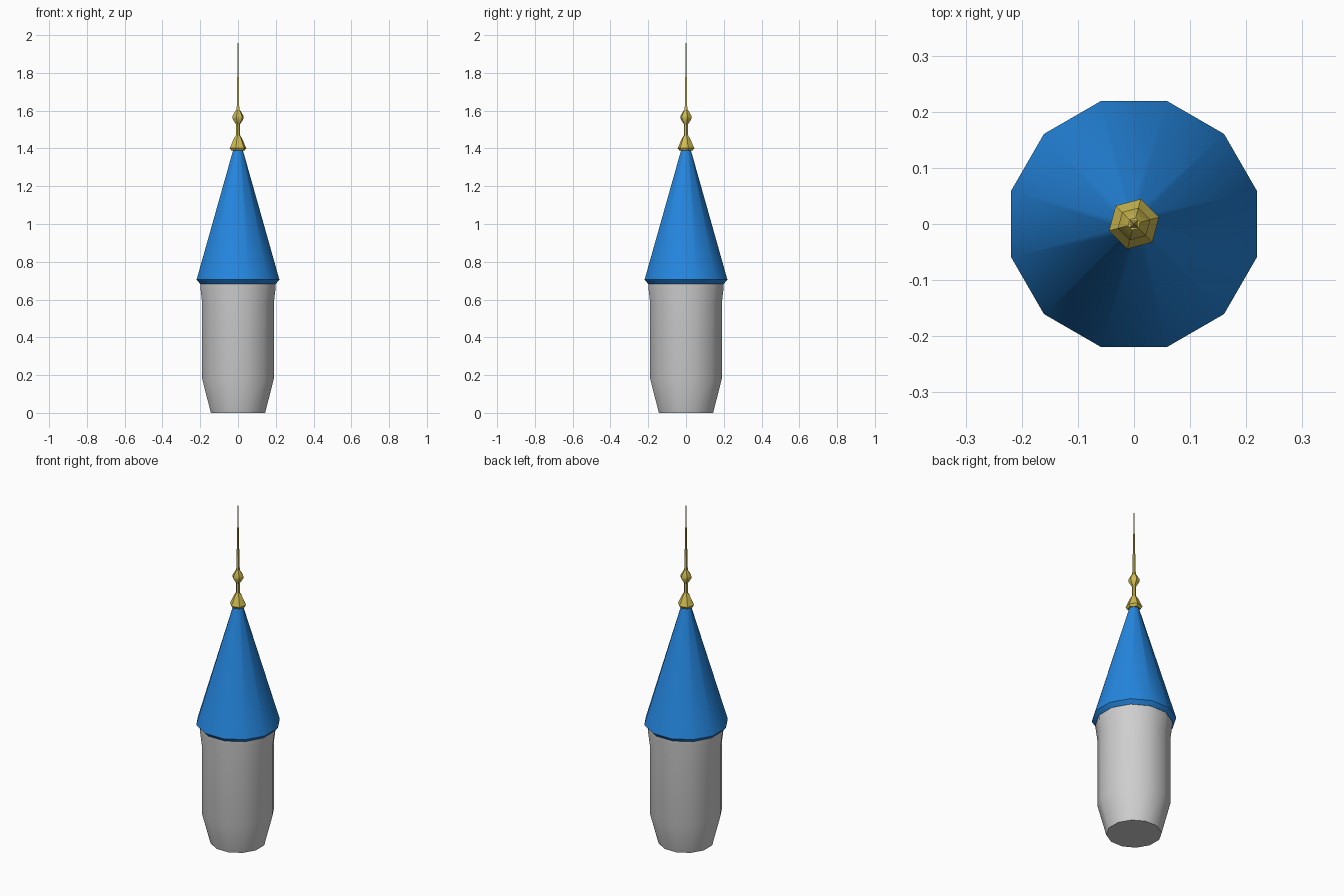
import bpy, bmesh, math

if "Cube" in bpy.data.objects:
    bpy.data.objects.remove(bpy.data.objects["Cube"])


def material(name, rgb):
    m = bpy.data.materials.new(name)
    m.diffuse_color = (*rgb, 1)
    m.use_nodes = True
    m.node_tree.nodes["Principled BSDF"].inputs["Base Color"].default_value = m.diffuse_color
    return m


def lathe(name, profile, sides, mat, turn=15, smooth=40):
    """Faceted turned part from (corner radius, height) pairs, closed at both ends."""
    bm = bmesh.new()
    rings = []
    for r, z in profile:
        rings.append([bm.verts.new((r * math.cos(a), r * math.sin(a), z))
                      for a in (math.radians(turn) + math.tau * i / sides for i in range(sides))])
    for low, high in zip(rings, rings[1:]):
        for i in range(sides):
            j = (i + 1) % sides
            bm.faces.new((low[i], low[j], high[j], high[i]))
    bm.faces.new(rings[0][::-1])
    bm.faces.new(rings[-1])
    mesh = bpy.data.meshes.new(name)
    bm.to_mesh(mesh)
    bm.free()
    mesh.materials.append(mat)
    obj = bpy.data.objects.new(name, mesh)
    bpy.context.collection.objects.link(obj)
    bpy.ops.object.select_all(action='DESELECT')
    obj.select_set(True)
    bpy.context.view_layer.objects.active = obj
    bpy.ops.object.shade_smooth_by_angle(angle=math.radians(smooth))
    return obj


stone = material("light_grey_stone", (0.62, 0.62, 0.62))
blue = material("blue_roof", (0.018, 0.24, 0.74))
gold = material("gold", (0.62, 0.50, 0.08))

# Tower body: tapered foot, straight wall, slight flare under the eaves
lathe("tower_body", [(0.149, 0), (0.196, 0.18), (0.196, 0.58),
                     (0.206, 0.66), (0.206, 0.69)], 12, stone)

# Conical roof with a bevelled eave
lathe("roof", [(0.207, 0.683), (0.227, 0.705), (0.024, 1.40)], 12, blue)

# Finial: six-sided collar, neck, bead
lathe("finial_collar", [(0.036, 1.388), (0.046, 1.402), (0.038, 1.416),
                        (0.023, 1.452), (0.012, 1.468)], 6, gold)
lathe("finial_neck", [(0.010, 1.46), (0.010, 1.535)], 6, gold)
lathe("finial_bead", [(0.011, 1.527), (0.030, 1.557), (0.030, 1.572),
                      (0.011, 1.604)], 6, gold)

# Thin square spike
lathe("finial_spike", [(0.010, 1.595), (0.006, 1.76), (0.001, 2.0)], 4, gold, turn=45)
